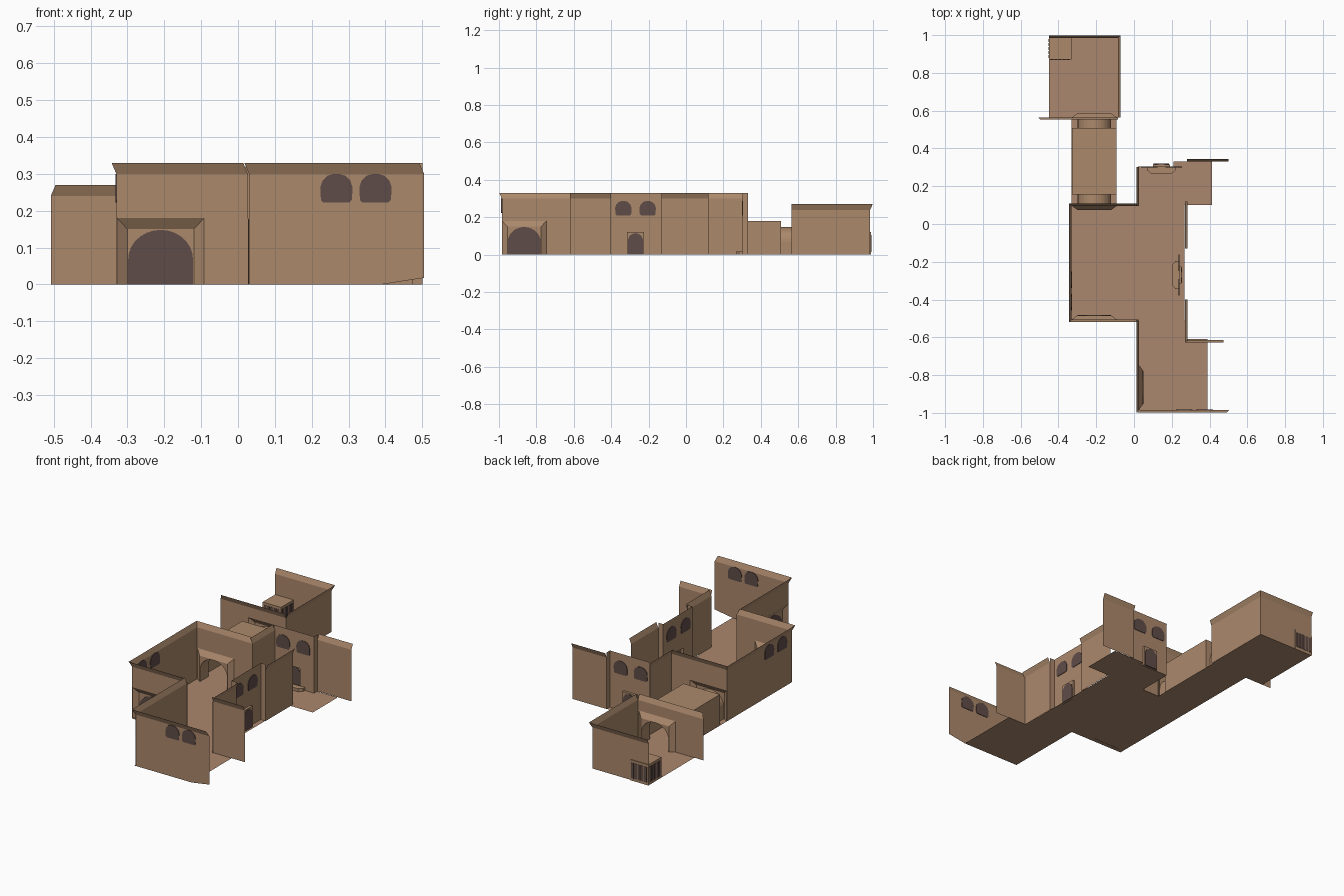
import bpy, math
from mathutils import Vector

if "Cube" in bpy.data.objects:
    bpy.data.objects.remove(bpy.data.objects["Cube"])


def material(name, rgb):
    m = bpy.data.materials.new(name)
    m.diffuse_color = (*rgb, 1)
    m.use_nodes = True
    m.node_tree.nodes["Principled BSDF"].inputs["Base Color"].default_value = m.diffuse_color
    return m


SAND = material("sandstone", (0.41, 0.25, 0.148))
FLOOR = material("clay_floor", (0.41, 0.245, 0.155))
DARK = material("dark_opening", (0.115, 0.073, 0.066))


def mesh(name, verts, faces, mat):
    me = bpy.data.meshes.new(name)
    me.from_pydata([tuple(v) for v in verts], [], faces)
    me.materials.append(mat)
    me.update()
    ob = bpy.data.objects.new(name, me)
    bpy.context.collection.objects.link(ob)
    return ob


def placer(origin, n):
    """Local frame on a wall: u along it, w along direction n, z up."""
    o, n = Vector((*origin, 0)), Vector((*n, 0))
    d = Vector((n.y, -n.x, 0))
    return lambda u, w, z: o + d * u + n * w + Vector((0, 0, z))


def wall(name, p0, p1, out, h=0.30, holes=(), rim=True, e0=0.0, e1=0.0):
    """Sheet wall with rectangular doorways (start, end, top) and a flared rim."""
    a, b = Vector((*p0, 0)), Vector((*p1, 0))
    length, d, n = (b - a).length, (b - a).normalized(), Vector((*out, 0))
    up = Vector((0, 0, 1))
    cols, pos = [], 0
    for s, e, top in holes:
        cols += [(pos, s, 0), (s, e, top)]
        pos = e
    cols.append((pos, length, 0))
    vs, fs = [], []

    def quad(*q):
        fs.append(tuple(range(len(vs), len(vs) + 4)))
        vs.extend(q)
    if rim:
        quad(a + up * h, b + up * h,
             b + d * e1 + n * 0.013 + up * (h + 0.03),
             a - d * e0 + n * 0.013 + up * (h + 0.03))
    for s, e, z in cols:
        if e - s > 1e-4:
            quad(a + d * s + up * z, a + d * e + up * z, a + d * e + up * h, a + d * s + up * h)
    return mesh(name, vs, fs, SAND)


def arch_points(r, spring, top, n=14):
    return [(r, 0)] + [(r * math.cos(math.pi * i / n), spring + (top - spring) * math.sin(math.pi * i / n))
                       for i in range(n + 1)] + [(-r, 0)]


def plate(name, P, outline, w=0.0, t=0.006, mat=DARK):
    """Thin solid plate from a (u, z) outline."""
    k = len(outline)
    vs = [P(u, w + s * t / 2, z) for s in (-1, 1) for u, z in outline]
    fs = [tuple(range(k)), tuple(range(2 * k - 1, k - 1, -1))]
    fs += [(i, (i + 1) % k, k + (i + 1) % k, k + i) for i in range(k)]
    return mesh(name, vs, fs, mat)


ARCH = arch_points(0.088, 0.068, 0.148)


def arch_panel(name, P, half, height, w):
    outline = [(-half, 0), (-half, height), (half, height), (half, 0)] + ARCH
    mesh(name, [P(u, w, z) for u, z in outline], [tuple(range(len(outline)))], SAND)


def gateway(name, origin, n, closed):
    """Splayed frame that projects into the room, with an arch in it."""
    P = placer(origin, n)
    ring = [[(-a, 0), (-a, z), (a, z), (a, 0)] for a, z in ((0.118, 0.18), (0.09, 0.15))]
    vs = [P(u, w, z) for r, w in zip(ring, (0, 0.02)) for u, z in r]
    mesh(name + "_splay", vs, [(i, i + 1, i + 5, i + 4) for i in range(3)], SAND)
    arch_panel(name + "_arch", P, 0.09, 0.15, 0.02)
    if closed:
        plate(name + "_door", P, ARCH, 0.02)


def windows(name, P, centres, z0):
    """Dark windows with rounded tops and softened lower corners."""
    shape = [(-0.036, 0), (0.036, 0), (0.042, 0.006), (0.044, 0.04), (0.038, 0.058), (0.024, 0.072),
             (0.008, 0.077), (-0.008, 0.077), (-0.024, 0.072), (-0.038, 0.058), (-0.044, 0.04), (-0.042, 0.006)]
    for c in centres:
        plate(name, P, [(u + c, z + z0) for u, z in shape])


def small_door(name, origin, out):
    """Niche pushed outward, dark arched door, and a chamfered step inside."""
    P = placer(origin, out)
    ring = [(-0.045, 0), (-0.045, 0.12), (0.045, 0.12), (0.045, 0)]
    vs = [P(u, w, z) for w in (0, 0.014) for u, z in ring]
    mesh(name + "_niche", vs, [(i, i + 1, i + 5, i + 4) for i in range(3)] + [(4, 5, 6, 7)], SAND)
    plate(name + "_leaf", P, arch_points(0.041, 0.07, 0.115, 10), 0.014)
    step = [(-0.075, 0), (-0.075, -0.018), (-0.055, -0.035), (0.055, -0.035), (0.075, -0.018), (0.075, 0)]
    vs = [P(u, w, z) for z in (0, 0.018) for u, w in step]
    mesh(name + "_step", vs, [tuple(range(6, 12))] + [(i, i + 1, i + 7, i + 6) for i in range(5)], SAND)
    windows(name + "_window", P, (-0.065, 0.065), 0.21)


# Floors
for name, x0, x1, y0, y1 in (("front_floor", 0.02, 0.39, -0.985, -0.61), ("front_link_floor", 0.02, 0.27, -0.61, -0.51),
                             ("main_floor", -0.33, 0.267, -0.51, 0.10), ("back_floor", 0.02, 0.413, 0.10, 0.305),
                             ("back_strip_floor", 0.21, 0.413, 0.305, 0.33), ("passage_floor", -0.33, -0.092, 0.10, 0.565),
                             ("small_room_floor", -0.45, -0.085, 0.565, 0.985)):
    mesh(name, [(x0, y0, 0), (x1, y0, 0), (x1, y1, 0), (x0, y1, 0)], [(0, 1, 2, 3)], FLOOR)

# Front room
front = wall("front_wall", (0.03, -0.985), (0.505, -0.985), (0, -1), holes=[(0.35, 0.36, 0)], e0=0.013, e1=-0.013)
for v in front.data.vertices:
    if v.co.x > 0.5 and v.co.z < 0.01:
        v.co.z = 0.018
windows("front_window", placer((0, -0.985), (0, -1)), (-0.267, -0.373), 0.223)
wall("front_left_wall", (0.027, -0.985), (0.027, -0.51), (-1, 0), holes=[(0.002, 0.238, 0.18)], e0=0.013)
gateway("front_left_gate", (0.027, -0.865), (1, 0), True)
wall("front_side_wall", (0.27, -0.615), (0.475, -0.615), (0, -1))

# Main room
wall("main_front_wall", (-0.33, -0.505), (0.027, -0.505), (0, -1), holes=[(0.002, 0.238, 0.18)], e0=0.013, e1=-0.013)
gateway("main_front_gate", (-0.21, -0.505), (0, 1), True)
wall("main_left_wall", (-0.33, -0.505), (-0.33, 0.095), (-1, 0), e0=0.013, e1=0.013)
windows("main_left_window", placer((-0.33, -0.355), (-1, 0)), (-0.06, 0.06), 0.223)
wall("main_back_wall", (-0.33, 0.095), (0.027, 0.095), (0, 1), holes=[(0.002, 0.238, 0.18)], e0=0.013, e1=-0.013)
gateway("passage_front_gate", (-0.21, 0.095), (0, -1), False)
wall("right_wall_front", (0.27, -0.62), (0.27, -0.40), (1, 0))
wall("right_wall_back", (0.27, -0.13), (0.27, 0.12), (1, 0))
for y in (-0.40, -0.13):
    wall("right_wall_return", (0.238, y), (0.27, y), (0, 1), h=0.33, rim=False)
wall("right_window_wall", (0.238, -0.40), (0.238, -0.13), (1, 0), h=0.33, rim=False, holes=[(0.085, 0.175, 0.12)])
small_door("right_door", (0.238, -0.27), (1, 0))

# Back room
wall("back_left_wall", (0.027, 0.095), (0.027, 0.302), (-1, 0))
wall("back_window_wall", (0.02, 0.302), (0.28, 0.302), (0, 1), h=0.33, rim=False, holes=[(0.08, 0.17, 0.12)])
small_door("back_door", (0.145, 0.302), (0, 1))
wall("back_return", (0.28, 0.302), (0.28, 0.332), (1, 0), h=0.33, rim=False)
wall("back_side_wall", (0.28, 0.332), (0.50, 0.332), (0, 1))

# Covered passage with a barrel arch at each end
for x in (-0.328, -0.092):
    wall("passage_wall", (x, 0.155), (x, 0.508), (1, 0), h=0.18, rim=False)
mesh("passage_roof", [(-0.328, 0.155, 0.18), (-0.092, 0.155, 0.18), (-0.092, 0.508, 0.18), (-0.328, 0.508, 0.18)],
     [(0, 1, 2, 3)], SAND)
for y0, y1, cap in ((0.075, 0.155, 0.155), (0.508, 0.585, 0.508)):
    P = placer((-0.21, 0), (0, 1))
    arch_panel("passage_cap", P, 0.118, 0.18, cap)
    k = len(ARCH)
    mesh("passage_barrel", [P(u, y, z) for y in (y0, y1) for u, z in ARCH],
         [(i, i + 1, k + i + 1, k + i) for i in range(k - 1)], SAND)

# Small back room
wall("small_front_wall", (-0.508, 0.565), (-0.085, 0.565), (0, -1), h=0.24, holes=[(0.18, 0.416, 0.18)], e0=-0.013)
gateway("passage_back_gate", (-0.21, 0.565), (0, 1), False)
wall("small_right_wall", (-0.085, 0.565), (-0.085, 0.985), (1, 0), h=0.24, e1=0.013)
wall("small_back_wall", (-0.45, 0.985), (-0.085, 0.985), (0, 1), h=0.24, e1=0.013)

# Corner crate with dark bars on its sides
x0, x1, y0, y1, h = -0.45, -0.332, 0.87, 0.99, 0.12
cv = [(x, y, z) for z in (0, h) for x, y in ((x0, y0), (x1, y0), (x1, y1), (x0, y1))]
mesh("corner_crate", cv, [(4, 5, 6, 7), (0, 1, 5, 4), (1, 2, 6, 5), (2, 3, 7, 6), (3, 0, 4, 7)], SAND)
cx, cy = (x0 + x1) / 2, (y0 + y1) / 2
for o, n in (((cx, y0), (0, -1)), ((x1, cy), (1, 0)), ((cx, y1), (0, 1)), ((x0, cy), (-1, 0))):
    for i in range(5):
        u = (i - 2) * 0.021
        plate("crate_bar", placer(o, n), [(u - 0.008, 0.015), (u + 0.008, 0.015), (u + 0.008, 0.105), (u - 0.008, 0.105)], 0, 0.004)
